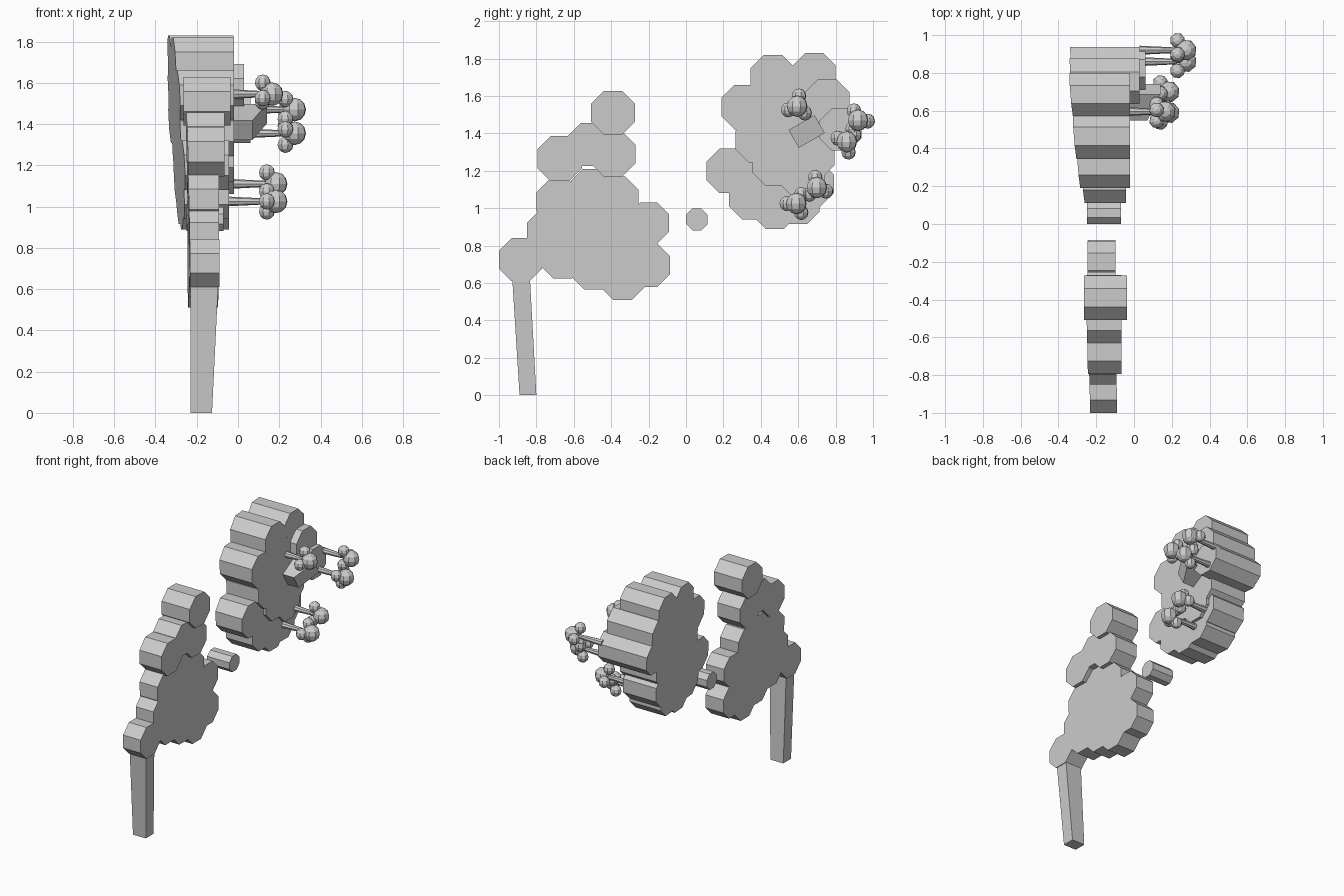
import bpy, bmesh, math
from mathutils import Vector, Matrix
from mathutils.geometry import delaunay_2d_cdt

if "Cube" in bpy.data.objects:
    bpy.data.objects.remove(bpy.data.objects["Cube"])


def finish(bm, name):
    bmesh.ops.recalc_face_normals(bm, faces=bm.faces)
    me = bpy.data.meshes.new(name)
    bm.to_mesh(me)
    bm.free()
    ob = bpy.data.objects.new(name, me)
    bpy.context.collection.objects.link(ob)
    return ob


def octagon_slab(name, octs, front, back):
    """Union of octagons (y, z, apothem), extruded in x between two planes."""
    pts, faces = [], []
    for y, z, a in octs:
        r = a / math.cos(math.pi / 8)
        faces.append(list(range(len(pts), len(pts) + 8)))
        for i in range(8):
            t = math.pi / 8 + i * math.pi / 4
            pts.append(Vector((y + r * math.cos(t), z + r * math.sin(t))))
    vs, _, fs, *_ = delaunay_2d_cdt(pts, [], faces, 1, 1e-5)
    bm = bmesh.new()
    bv = [bm.verts.new((back(*v), v.x, v.y)) for v in vs]
    for f in fs:
        bm.faces.new([bv[i] for i in f])
    ext = bmesh.ops.extrude_face_region(bm, geom=bm.faces[:], use_keep_orig=True)
    for v in ext["geom"]:
        if isinstance(v, bmesh.types.BMVert):
            v.co.x = front(v.co.y, v.co.z)
    bmesh.ops.recalc_face_normals(bm, faces=bm.faces)
    bmesh.ops.dissolve_limit(bm, angle_limit=0.02, verts=bm.verts, edges=bm.edges)
    return finish(bm, name)


def flat(x):
    return lambda y, z: x


def left_back(y, z):
    return -0.233 - 0.013 * (y + 1) - 0.02 * max(0, z - 0.9)


def right_back(y, z):
    return -0.235 - 0.05 * (z - 0.9) - 0.08 * y


# trunk: tapered leaning post
bm = bmesh.new()
bmesh.ops.create_cube(bm, size=1)
for v in bm.verts:
    if v.co.z < 0:
        v.co = (-0.178 + v.co.x * 0.104, -0.845 + v.co.y * 0.09, 0)
    else:
        v.co = (-0.161 + v.co.x * 0.136, -0.885 + v.co.y * 0.095, 0.68)
finish(bm, "trunk")

# left foliage, in three steps of depth
octagon_slab("left_foliage_lower", [
    (-.885, .725, .115), (-.735, .875, .115), (-.68, 1.035, .12), (-.505, 1.1, .11),
    (-.375, 1.05, .12), (-.2, .92, .11), (-.2, .695, .115), (-.34, .63, .12),
    (-.495, .685, .12), (-.66, .745, .12), (-.47, .87, .21)],
    lambda y, z: -0.09 - 0.01 * (y + 1), left_back)
octagon_slab("left_foliage_middle", [
    (-.675, 1.265, .12), (-.515, 1.34, .115), (-.39, 1.29, .12)], flat(-.065), left_back)
octagon_slab("left_foliage_top", [(-.39, 1.51, .117)], flat(-.037), flat(-.265))

# small floating leaf between the two masses
octagon_slab("middle_leaf", [(.058, .94, .058)], flat(-.07), flat(-.25))

# right foliage
octagon_slab("right_foliage_lower", [
    (.23, 1.2, .12), (.35, 1.06, .12), (.475, 1.01, .12), (.6, 1.03, .115),
    (.67, 1.13, .12), (.47, 1.2, .15)], flat(-.043), right_back)
octagon_slab("right_foliage_upper", [
    (.31, 1.54, .12), (.465, 1.7, .12), (.385, 1.365, .12), (.475, 1.24, .12),
    (.62, 1.18, .12), (.675, 1.28, .12), (.53, 1.48, .19)], flat(-.02), right_back)
for i, (y, z, a, x) in enumerate([(.685, 1.715, .115, -.022), (.755, 1.57, .12, .03),
                                  (.825, 1.42, .112, .06)]):
    octagon_slab(f"right_foliage_step_{i + 1}", [(y, z, a)], flat(x), right_back)

# stub branch: tilted block with a sloped end
bm = bmesh.new()
bmesh.ops.create_cube(bm, size=1)
for v in bm.verts:
    x = -0.1 if v.co.x < 0 else (0.14 if v.co.y > 0 else 0.07)
    v.co = (x, v.co.y * 0.16, v.co.z * 0.11)
bm.transform(Matrix.Translation((0, .645, 1.41)) @ Matrix.Rotation(math.radians(30), 4, 'X'))
finish(bm, "stub_branch")


def ball(bm, c, r):
    m = Matrix.Translation(c) @ Matrix.Rotation(0.3, 4, 'Z')
    bmesh.ops.create_uvsphere(bm, u_segments=8, v_segments=6, radius=r, matrix=m)


# berries: flared stem, one large ball and three small ones behind it
berries = [(.165, .595, 1.545, -.04, 80), (.275, .92, 1.47, .03, 115),
           (.275, .86, 1.355, .03, -80), (.185, .70, 1.11, -.04, 100),
           (.185, .59, 1.025, -.06, 60)]
for i, (x, y, z, x0, ang) in enumerate(berries):
    bm = bmesh.new()
    length = x - x0
    m = Matrix.Translation(((x + x0) / 2, y, z)) @ Matrix.Rotation(math.pi / 2, 4, 'Y')
    bmesh.ops.create_cone(bm, cap_ends=True, segments=8, radius1=.024, radius2=.012,
                          depth=length, matrix=m)
    ball(bm, (x, y, z), .057)
    for k in range(3):
        t = math.radians(ang + 120 * k)
        ball(bm, (x - .045, y + .052 * math.cos(t), z + .056 * math.sin(t)), .04)
    finish(bm, f"berry_cluster_{i + 1}")
